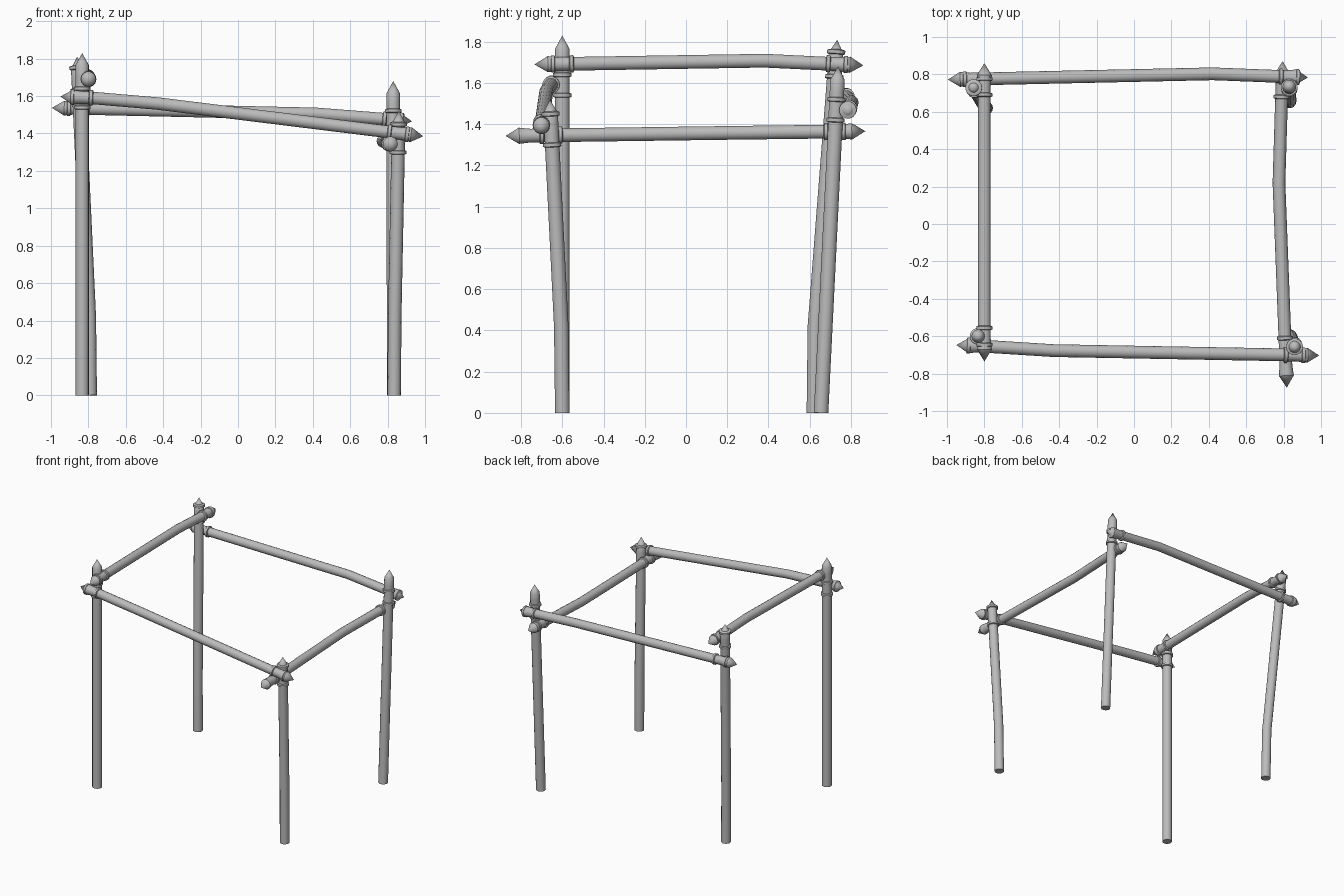
import bpy, bmesh, math
from mathutils import Vector

cube = bpy.data.objects.get("Cube")
if cube:
    bpy.data.objects.remove(cube, do_unlink=True)

SIDES = 14
grey = bpy.data.materials.new("plain_grey")
grey.use_nodes = True
COLOUR = (0.5, 0.5, 0.5, 1)
grey.diffuse_color = COLOUR
grey.node_tree.nodes["Principled BSDF"].inputs["Base Color"].default_value = COLOUR
parts = []


def sweep(name, stations):
    """Loft round sections (point, radius) along a path; radius 0 makes a point."""
    bm = bmesh.new()
    rings = []
    pts = [Vector(p) for p, r in stations]
    for i, (p, r) in enumerate(stations):
        d = (pts[min(i + 1, len(pts) - 1)] - pts[max(i - 1, 0)]).normalized()
        ref = Vector((0, 0, 1)) if abs(d.z) < 0.7 else Vector((0, 1, 0))
        u = d.cross(ref).normalized()
        v = d.cross(u)
        if r == 0:
            rings.append([bm.verts.new(p)])
            continue
        angles = [2 * math.pi * k / SIDES for k in range(SIDES)]
        rings.append([bm.verts.new(pts[i] + r * (u * math.cos(a) + v * math.sin(a))) for a in angles])
    for a, b in zip(rings, rings[1:]):
        for k in range(SIDES):
            n = (k + 1) % SIDES
            if len(a) == 1:
                bm.faces.new((a[0], b[n], b[k]))
            elif len(b) == 1:
                bm.faces.new((a[k], a[n], b[0]))
            else:
                bm.faces.new((a[k], a[n], b[n], b[k]))
    for end in (rings[0], rings[-1]):
        if len(end) > 1:
            bm.faces.new(end)
    bmesh.ops.recalc_face_normals(bm, faces=bm.faces)
    mesh = bpy.data.meshes.new(name)
    bm.to_mesh(mesh)
    bm.free()
    mesh.materials.append(grey)
    obj = bpy.data.objects.new(name, mesh)
    bpy.context.collection.objects.link(obj)
    parts.append(obj)


def point_end(tip, inner, r, flare):
    """Pointed pole end: tip, widest shoulder, then back to the shaft."""
    tip, inner = Vector(tip), Vector(inner)
    d = (inner - tip).normalized()
    return [(tip, 0), (tip + d * 0.065, r * flare), (tip + d * 0.12, r)]


def along(path, axis, value):
    """Point and direction on the path where one coordinate has a value."""
    for a, b in zip(path, path[1:]):
        a, b = Vector(a), Vector(b)
        if a[axis] <= value <= b[axis]:
            return a.lerp(b, (value - a[axis]) / (b[axis] - a[axis])), (b - a).normalized()


def collars(name, path, axis, values, r):
    for i, value in enumerate(values):
        p, d = along(path, axis, value)
        section = ((-0.013, 0.9), (-0.008, 1.25), (0.008, 1.25), (0.013, 0.9))
        sweep(f"{name}_collar_{i + 1}", [(p + d * s, r * k) for s, k in section])


# Posts: path from the ground to the tip, and collar heights
posts = {
    "front_right_post": ([(-0.833, -0.6, 0), (-0.833, -0.6, 1.83)], (1.54, 1.64)),
    "back_right_post": ([(-0.79, 0.62, 0), (-0.795, 0.625, 0.42), (-0.86, 0.733, 1.81)], (1.63, 1.75)),
    "front_left_post": ([(0.835, -0.6, 0), (0.838, -0.605, 0.42), (0.86, -0.66, 1.52)], (1.3, 1.45)),
    "back_left_post": ([(0.832, 0.655, 0), (0.83, 0.738, 1.68)], (1.42, 1.52)),
}
POST_R = 0.036
for name, (path, heights) in posts.items():
    shaft = [(p, POST_R) for p in path[:-1]]
    sweep(name, shaft + point_end(path[-1], path[-2], POST_R, 1.0)[::-1])
    collars(name, path, 2, heights, POST_R)

# Rails: path from tip to tip, running axis, and collar positions along it
rails = {
    "right_rail": ([(-0.8, -0.735, 1.69), (-0.8, 0.38, 1.708), (-0.8, 0.86, 1.685)],
                   1, (-0.645, -0.555, 0.69, 0.775)),
    "left_rail": ([(0.817, -0.875, 1.343), (0.775, 0.22, 1.358), (0.795, 0.87, 1.366)],
                  1, (-0.70, -0.61, 0.68, 0.765)),
    "front_rail": ([(-0.95, -0.647, 1.597), (-0.78, -0.655, 1.59), (-0.43, -0.677, 1.56), (0.99, -0.703, 1.385)],
                   0, (-0.885, -0.785, 0.81, 0.905)),
    "back_rail": ([(-0.995, 0.772, 1.537), (0.42, 0.803, 1.505), (0.93, 0.783, 1.465)],
                  0, (-0.905, -0.805, 0.785, 0.875)),
}
RAIL_R = 0.034
for name, (path, axis, places) in rails.items():
    first = point_end(path[0], path[1], RAIL_R, 1.18)
    last = point_end(path[-1], path[-2], RAIL_R, 1.18)[::-1]
    sweep(name, first + [(p, RAIL_R) for p in path[1:-1]] + last)
    collars(name, path, axis, places, RAIL_R)

# Smooth shading with crisp shoulders and ends
bpy.ops.object.select_all(action="DESELECT")
for obj in parts:
    obj.select_set(True)
bpy.context.view_layer.objects.active = parts[0]
bpy.ops.object.shade_smooth_by_angle(angle=math.radians(35))
